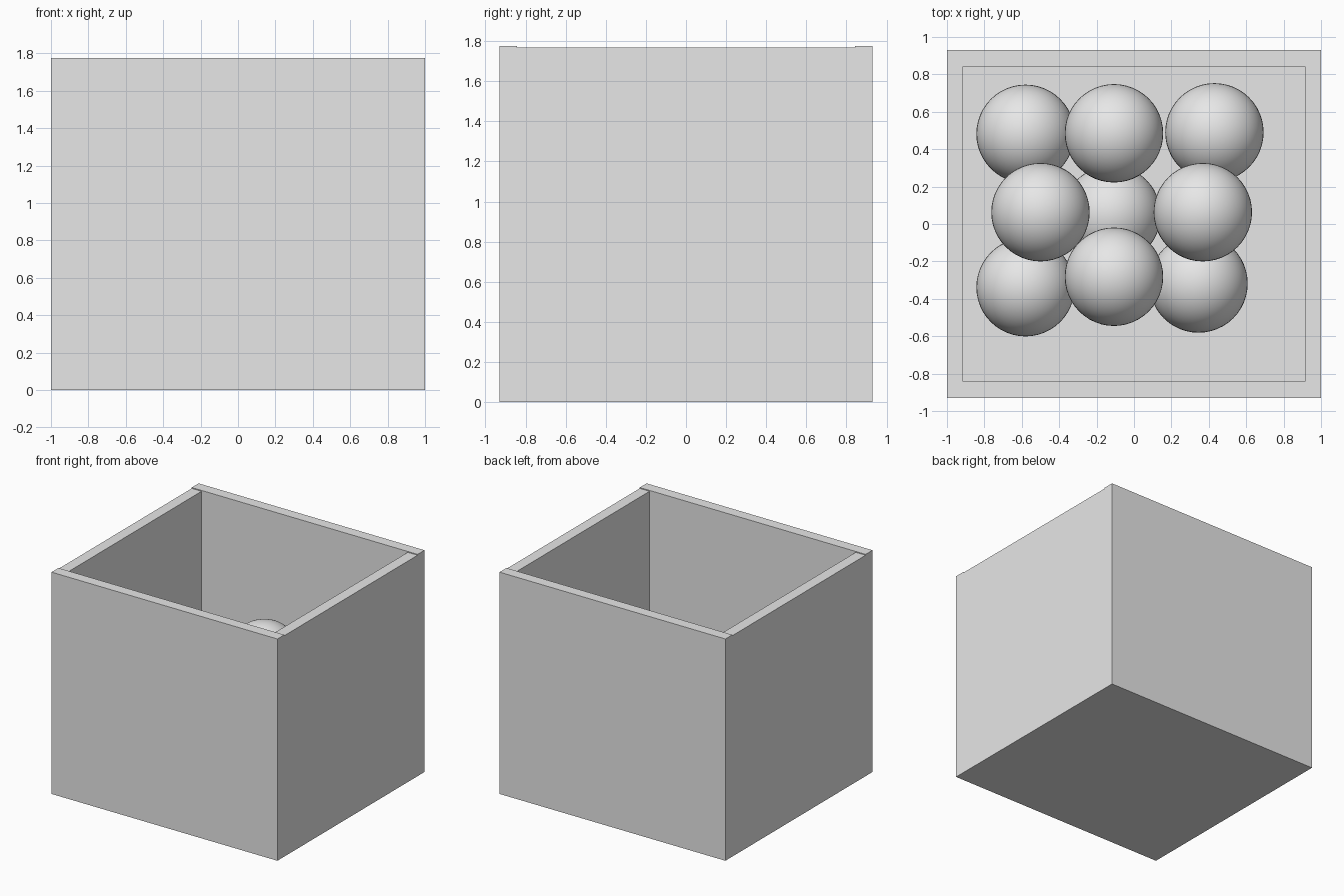
import bpy

if "Cube" in bpy.data.objects:
    bpy.data.objects.remove(bpy.data.objects["Cube"])

grey = bpy.data.materials.new("light grey")
grey.diffuse_color = (0.8, 0.8, 0.8, 1)
grey.use_nodes = True
grey.node_tree.nodes["Principled BSDF"].inputs["Base Color"].default_value = grey.diffuse_color

W, D, H, T = 1.0, 0.93, 1.775, 0.087   # half width, half depth, height, wall thickness
SIDE_H = 1.768                         # side walls stop just short of the end walls
R = 0.263                              # ball radius


def box(name, lo, hi):
    bpy.ops.mesh.primitive_cube_add(size=1, location=[(a + b) / 2 for a, b in zip(lo, hi)])
    ob = bpy.context.object
    ob.name = name
    ob.scale = [b - a for a, b in zip(lo, hi)]
    bpy.ops.object.transform_apply(location=False, rotation=False, scale=True)
    ob.data.materials.append(grey)


def ball(name, x, y, z):
    bpy.ops.mesh.primitive_uv_sphere_add(segments=48, ring_count=24, radius=R, location=(x, y, z))
    ob = bpy.context.object
    ob.name = name
    ob.data.materials.append(grey)
    bpy.ops.object.shade_smooth()


# Open crate: floor between the walls, full-width front and back, slightly lower sides
box("floor", (-W + T, -D + T, 0), (W - T, D - T, T))
box("front_wall", (-W, -D, 0), (W, -D + T, H))
box("back_wall", (-W, D - T, 0), (W, D, H))
box("left_wall", (-W, -D + T, 0), (-W + T, D - T, SIDE_H))
box("right_wall", (W - T, -D + T, 0), (W, D - T, SIDE_H))

# Balls: four corners and a centre on the floor, four stacked over the gaps
low = [(-0.58, 0.482), (0.43, 0.49), (-0.58, -0.338), (0.345, -0.318), (-0.12, 0.05)]
high = [(-0.107, 0.485), (-0.5, 0.063), (0.368, 0.063), (-0.107, -0.282)]
for i, (x, y) in enumerate(low):
    ball(f"lower_ball_{i + 1}", x, y, T + R)
for i, (x, y) in enumerate(high):
    ball(f"upper_ball_{i + 1}", x, y, 0.81)
